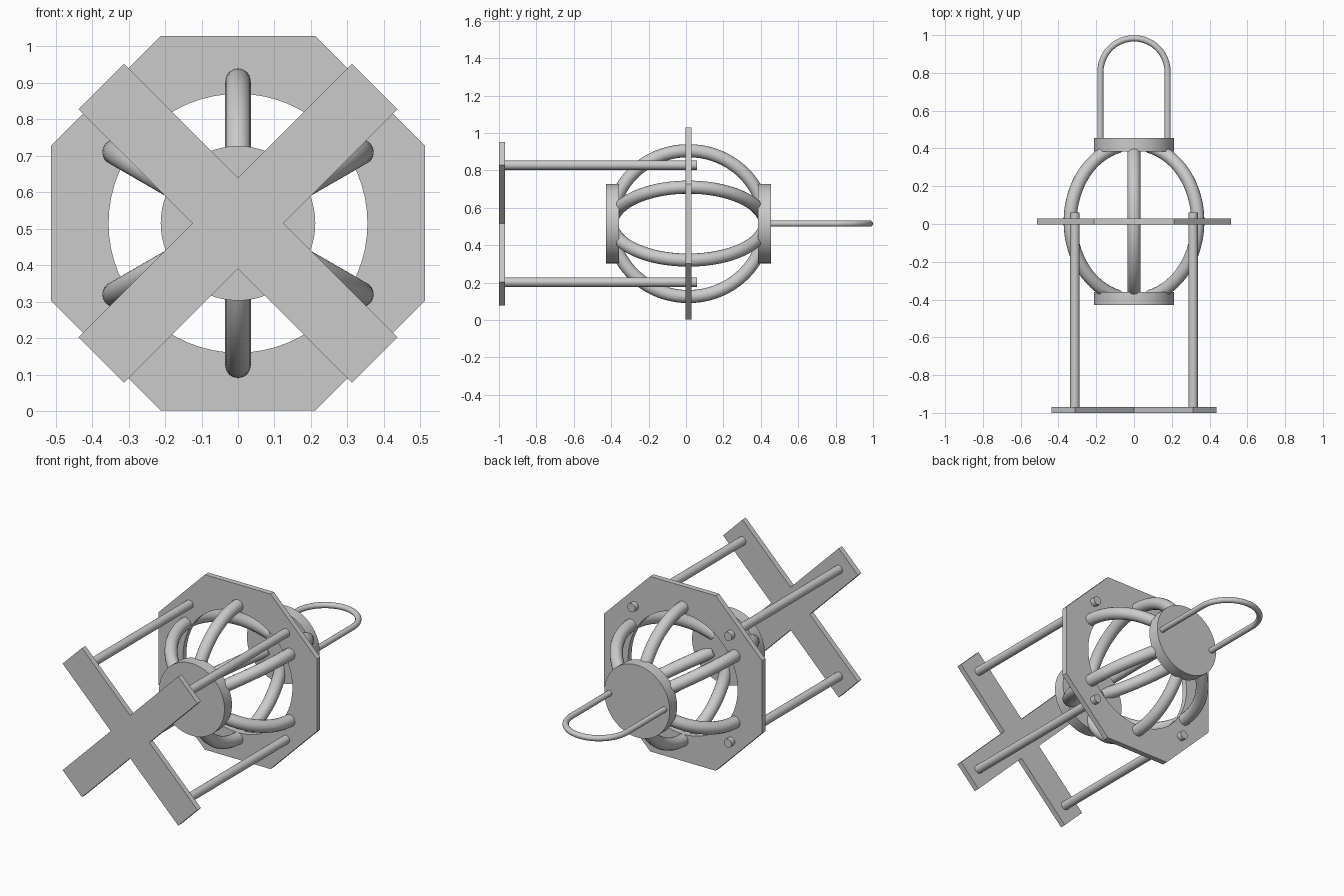
import bpy
from math import sin, cos, pi, radians, sqrt

if "Cube" in bpy.data.objects:
    bpy.data.objects.remove(bpy.data.objects["Cube"])

CZ = 0.515   # height of the main axis
CY = 0.013   # middle of the cage along the axis


def to_mesh(ob):
    bpy.ops.object.select_all(action='DESELECT')
    ob.select_set(True)
    bpy.context.view_layer.objects.active = ob
    if ob.type == 'CURVE':
        bpy.ops.object.convert(target='MESH')
    bpy.ops.object.shade_smooth_by_angle(angle=radians(35))
    return bpy.context.object


def curve(name, dims, paths, cyclic):
    cu = bpy.data.curves.new(name, 'CURVE')
    cu.dimensions = dims
    for pts in paths:
        sp = cu.splines.new('POLY')
        sp.points.add(len(pts) - 1)
        for p, co in zip(sp.points, pts):
            p.co = (*co, 0, 1) if len(co) == 2 else (*co, 1)
        sp.use_cyclic_u = cyclic
    ob = bpy.data.objects.new(name, cu)
    bpy.context.collection.objects.link(ob)
    return ob


def plate(name, outlines, y, thick):
    ob = curve(name, '2D', outlines, True)
    ob.data.fill_mode = 'BOTH'
    ob.data.extrude = thick / 2
    ob.rotation_euler.x = pi / 2
    ob.location = (0, y, CZ)
    return to_mesh(ob)


def tube(name, pts, radius):
    ob = curve(name, '3D', [pts], False)
    ob.data.bevel_depth = radius
    ob.data.bevel_resolution = 6
    ob.data.use_fill_caps = True
    ob.location = (0, 0, CZ)
    return to_mesh(ob)


def cylinder(name, x, z, y0, y1, r, n):
    bpy.ops.mesh.primitive_cylinder_add(vertices=n, radius=r, depth=y1 - y0,
                                        location=(x, (y0 + y1) / 2, z),
                                        rotation=(pi / 2, 0, 0))
    bpy.context.object.name = name
    return to_mesh(bpy.context.object)


def ring(r, n, start=0.0):
    return [(r * cos(start + 2 * pi * i / n), r * sin(start + 2 * pi * i / n)) for i in range(n)]


# octagonal plate with a round opening
plate("octagon_plate", [ring(0.513 / cos(pi / 8), 8, pi / 8), ring(0.355, 64)], CY, 0.032)

# diagonal cross plate at the front
w, tip = 0.0885, 0.53
cross = []
for k in range(4):
    a = pi / 4 + k * pi / 2
    for u, v in ((tip, -w), (tip, w), (w, w)):
        cross.append((u * cos(a) - v * sin(a), u * sin(a) + v * cos(a)))
plate("cross_plate", [cross], -0.984, 0.032)

# four rods joining cross and octagon
for sx in (-1, 1):
    for sz in (-1, 1):
        cylinder("connecting_rod", sx * 0.313, CZ + sz * 0.313, -0.99, 0.06, 0.025, 24)

# end caps of the cage
cylinder("front_cap", 0, CZ, CY - 0.441, CY - 0.372, 0.212, 64)
cylinder("back_cap", 0, CZ, CY + 0.372, CY + 0.441, 0.212, 64)

# six curved cage ribs
for k in range(6):
    a = pi / 6 + k * pi / 3
    pts = []
    for i in range(33):
        t = radians(-76 + 152 * i / 32)
        r = 0.39 * cos(t)
        pts.append((r * cos(a), CY + 0.41 * sin(t), r * sin(a)))
    tube("cage_rib", pts, 0.035)

# looped handle at the back
R, yc = 0.178, 0.805
loop = [(R, 0.44, 0)]
loop += [(R * cos(pi * i / 24), yc + R * sin(pi * i / 24), 0) for i in range(25)]
loop += [(-R, 0.44, 0)]
tube("handle_loop", loop, 0.0165)
